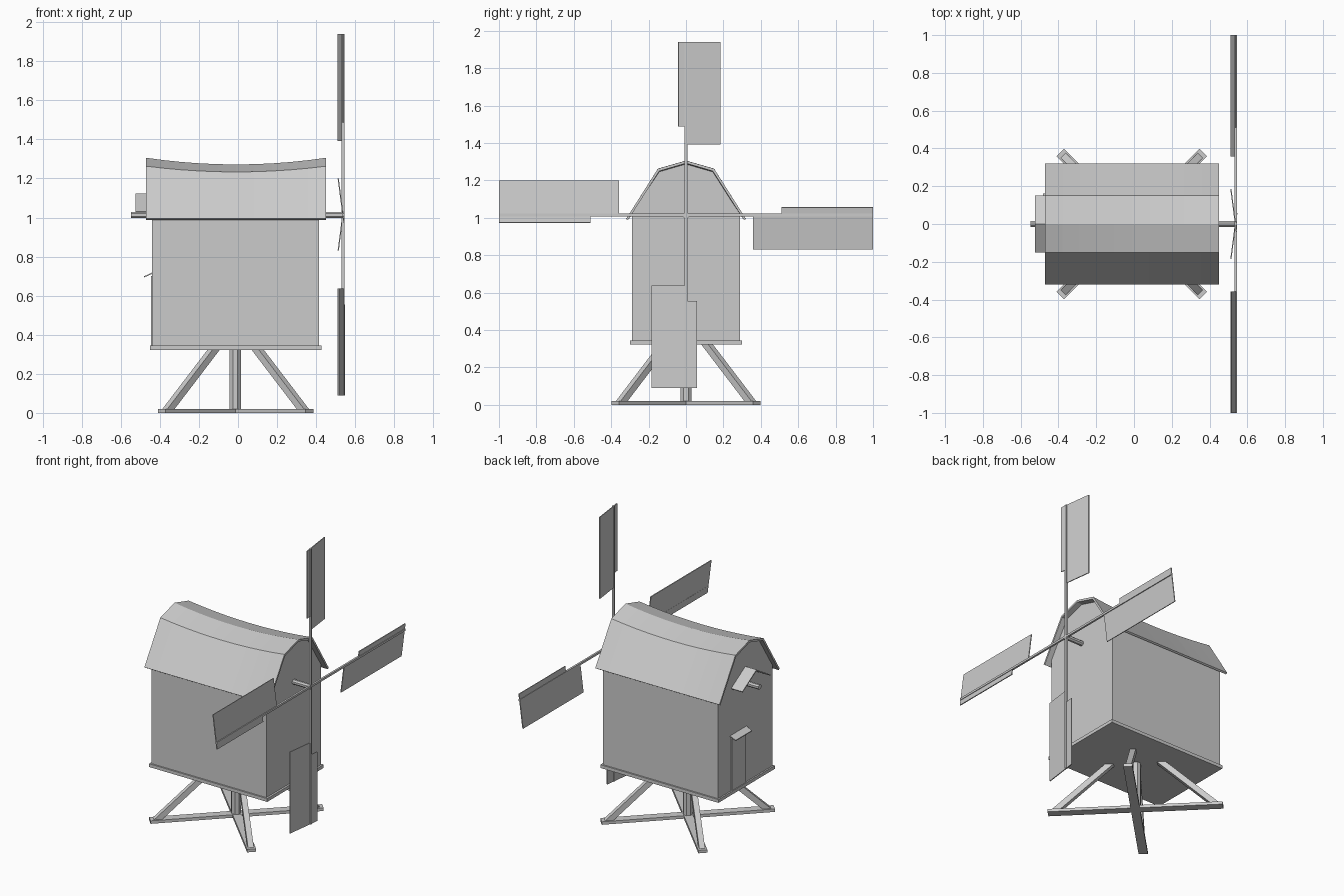
import bpy, bmesh, math
from mathutils import Vector, Matrix

if "Cube" in bpy.data.objects:
    bpy.data.objects.remove(bpy.data.objects["Cube"])

CX = -0.012     # centre of the trestle and roof along x
HUB = 1.015     # height of the windshaft


def loft(name, rings, closed_ends=True):
    """Skin a list of equal-length closed rings, capping both ends."""
    bm = bmesh.new()
    rows = [[bm.verts.new(p) for p in r] for r in rings]
    n = len(rows[0])
    for a, b in zip(rows, rows[1:]):
        for i in range(n):
            j = (i + 1) % n
            bm.faces.new((a[i], a[j], b[j], b[i]))
    bm.faces.new(rows[0])
    bm.faces.new(rows[-1])
    bmesh.ops.recalc_face_normals(bm, faces=bm.faces)
    me = bpy.data.meshes.new(name)
    bm.to_mesh(me)
    bm.free()
    ob = bpy.data.objects.new(name, me)
    bpy.context.collection.objects.link(ob)
    return ob


def box(name, x, y, z, m=Matrix()):
    """Box from (min, max) ranges, moved by a matrix."""
    ring = lambda h: [m @ Vector(p) for p in
                      ((x[0], y[0], h), (x[1], y[0], h), (x[1], y[1], h), (x[0], y[1], h))]
    return loft(name, [ring(z[0]), ring(z[1])])


def rod(name, a, b, r, sides=8):
    """Faceted rod between two points."""
    a, b = Vector(a), Vector(b)
    q = (b - a).to_track_quat('Z', 'Y')
    ring = [q @ Vector((r * math.cos(t), r * math.sin(t), 0))
            for t in [math.tau * (i + .5) / sides for i in range(sides)]]
    return loft(name, [[c + p for p in ring] for c in (a, b)])


def sagging(name, profile, x0, x1, segs=10):
    """Extrude a y-z profile along x with the ridge dipping mid-length."""
    rings = []
    for i in range(segs + 1):
        x = x0 + (x1 - x0) * i / segs
        dip = 0.034 * (1 - ((x + 0.01) / 0.461) ** 2)
        rings.append([(x, y, z - dip * max(0, (z - 0.99) / 0.315)) for y, z in profile])
    return loft(name, rings)


# trestle: crossed ground beams, post and four braces
for i in range(2):
    m = Matrix.Translation((CX, 0, 0)) @ Matrix.Rotation(math.radians(45 + 90 * i), 4, 'Z')
    box(f"ground_beam_{i}", (-.535, .535), (-.028, .028), (0, .02 - .0005 * i), m)
rod("post", (CX - .002, 0, .01), (CX - .002, 0, .34), .032)
for i in range(4):
    m = Matrix.Translation((CX, 0, 0)) @ Matrix.Rotation(math.radians(45 + 90 * i), 4, 'Z')
    side = [(.465, .015), (.518, .015), (.173, .335), (.12, .335)]
    loft(f"brace_{i}", [[m @ Vector((r, w, z)) for r, z in side] for w in (-.018, .018)])

# mill house with gabled ends
box("floor_slab", (-.451, .427), (-.3, .3), (.323, .345))
half = [(.29, .34), (.29, 1.03), (.145, 1.252), (0, 1.295)]
sagging("house_body", half + [(-y, z) for y, z in half[-2::-1]], -.441, .414)

# thin gambrel roof
outer = [(.32, .995), (.15, 1.263), (0, 1.306)]
inner = [(.31, .988), (.143, 1.25), (0, 1.292)]
top = outer + [(-y, z) for y, z in outer[-2::-1]]
under = inner + [(-y, z) for y, z in inner[-2::-1]]
sagging("roof", top + under[::-1], -.472, .45)

# door with a sloping hood
box("door", (-.446, -.43), (0, .15), (.345, .7))
hood = [(-.436, .72), (-.482, .699), (-.482, .693), (-.436, .713)]
loft("door_hood", [[(x, y, z) for x, z in hood] for y in (-.012, .162)])

# little gable hood over the tail of the shaft
tail = [(.15, 1.032), (0, 1.123), (-.15, 1.032), (-.147, 1.026), (0, 1.114), (.147, 1.026)]
loft("tail_hood", [[(x, y, z) for y, z in tail] for x in (-.524, -.435)])

# windshaft
rod("windshaft", (-.549, 0, HUB - .002), (.542, 0, HUB - .002), .017)

# sail stocks
box("stock_vertical", (.531, .546), (-.007, .007), (HUB - .925, HUB + .925))
box("stock_horizontal", (.532, .545), (-1, 1), (HUB - .007, HUB + .007))

# four sails: (tip, inner end of wide board, inner end of narrow board, narrow width)
sails = [(.925, .377, .472, .042), (1, .358, .51, .042),
         (.925, .377, .46, .06), (1, .358, .51, .042)]
for i, (tip, wide, narrow, w) in enumerate(sails):
    m = (Matrix.Translation((.537, 0, HUB)) @ Matrix.Rotation(math.radians(90 * i), 4, 'X')
         @ Matrix.Rotation(math.atan2(.024, .185), 4, 'Z'))
    box(f"sail_board_{i}", (-.003, .003), (0, .186), (wide, tip), m)
    box(f"sail_leading_board_{i}", (-.003, .003), (-w, 0), (narrow, tip), m)
